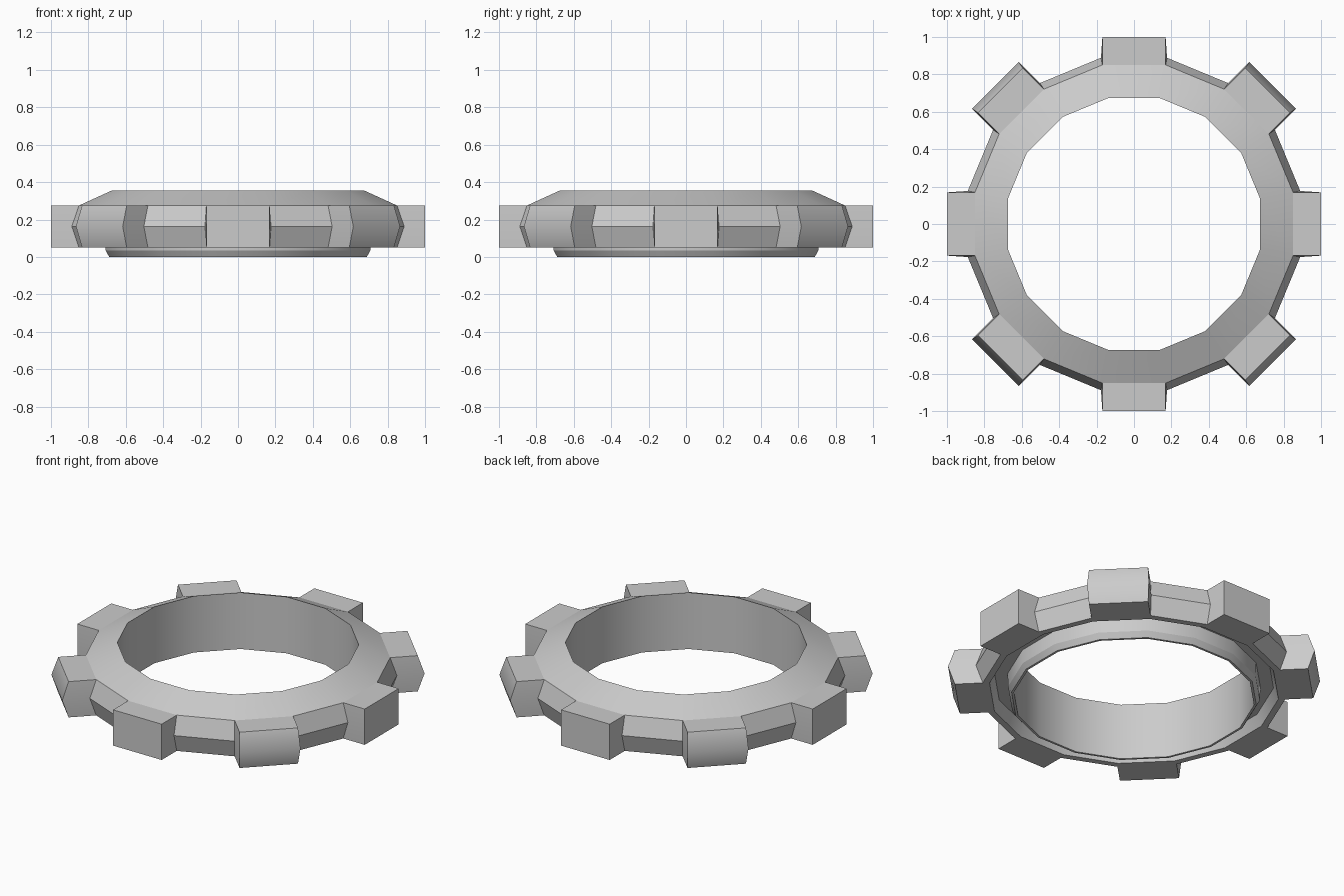
import bpy, bmesh
from math import cos, sin, pi, radians
from mathutils import Vector

if "Cube" in bpy.data.objects:
    bpy.data.objects.remove(bpy.data.objects["Cube"])

N = 16
Z_MID = 0.163

# ring cross-section (radius, z), with a lower lip and a channel underneath
profile = [(0.688, 0.0), (0.702, 0.0), (0.722, 0.035), (0.725, 0.12),
           (0.80, 0.12), (0.828, 0.05), (0.867, 0.05), (0.906, Z_MID),
           (0.867, 0.275), (0.688, 0.355)]
OUTER = (6, 7)  # profile spans forming the outer chevron

# turned ring
bm = bmesh.new()
rows = []
for i in range(N):
    a = (i - 0.5) * 2 * pi / N
    rows.append([bm.verts.new((r * cos(a), r * sin(a), z)) for r, z in profile])
lug_faces = {}
P = len(profile)
for i in range(N):
    a, b = rows[i], rows[(i + 1) % N]
    for k in range(P):
        m = (k + 1) % P
        f = bm.faces.new((a[k], b[k], b[m], a[m]))
        if i % 2 == 0 and k in OUTER:
            lug_faces.setdefault(i, []).append(f)
bmesh.ops.recalc_face_normals(bm, faces=bm.faces)


def extrude(faces):
    geom = bmesh.ops.extrude_face_region(bm, geom=faces)["geom"]
    return ([g for g in geom if isinstance(g, bmesh.types.BMVert)],
            [g for g in geom if isinstance(g, bmesh.types.BMEdge)],
            [g for g in geom if isinstance(g, bmesh.types.BMFace)])


# lugs: alternate plain chevron ends and flat ends with a square socket
smooth_edges = []
for i, faces in lug_faces.items():
    a = i * 2 * pi / N
    out = Vector((cos(a), sin(a), 0))
    side = Vector((-sin(a), cos(a), 0))
    verts, edges, faces = extrude(faces)
    mid = [e for e in edges if len(e.link_faces) == 2
           and all(f in faces for f in e.link_faces)]
    if i % 4:
        for v in verts:
            v.co += out * 0.16
        smooth_edges += mid
        continue

    def place(vs, dist, half_w, z0, z1):
        for v in vs:
            s = half_w if v.co.dot(side) > 0 else -half_w
            z = Z_MID if abs(v.co.z - Z_MID) < 0.01 else (z1 if v.co.z > Z_MID else z0)
            v.co = out * dist + side * s + Vector((0, 0, z))

    place(verts, 1.0, 0.169, 0.05, 0.275)
    verts, edges, faces = extrude(faces)
    place(verts, 1.0, 0.092, 0.09, 0.235)
    verts, edges, faces = extrude(faces)
    place(verts, 0.95, 0.088, 0.094, 0.231)

bmesh.ops.recalc_face_normals(bm, faces=bm.faces)
bm.normal_update()

# smooth turned surfaces, crisp corners
for f in bm.faces:
    f.smooth = True
for e in bm.edges:
    e.smooth = e.calc_face_angle(0) < radians(24)
for e in smooth_edges:
    e.smooth = True

me = bpy.data.meshes.new("lugged_ring")
bm.to_mesh(me)
bm.free()
ob = bpy.data.objects.new("lugged_ring", me)
bpy.context.collection.objects.link(ob)
